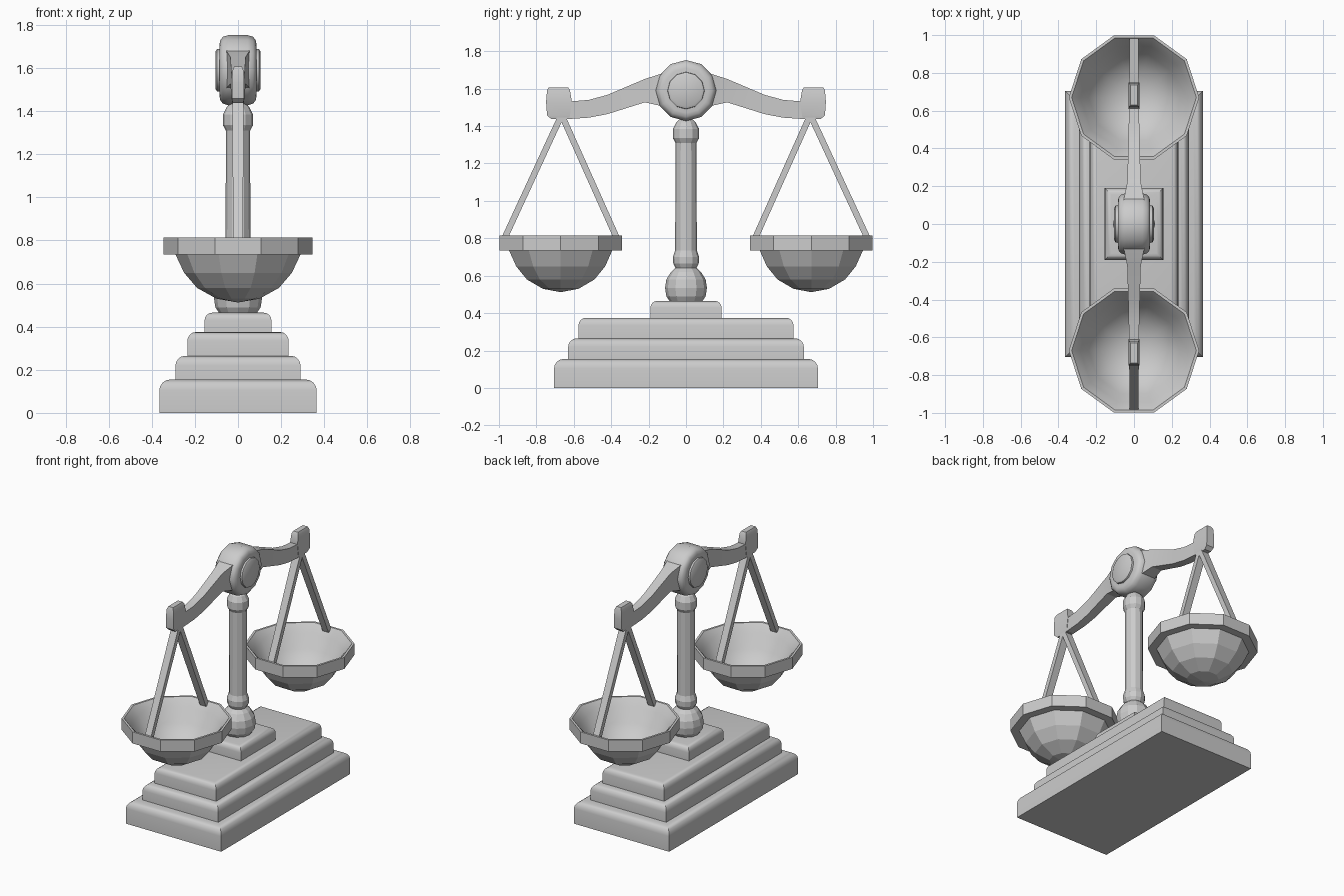
import bpy, bmesh
from math import sin, cos, pi, radians
from mathutils import Vector

if "Cube" in bpy.data.objects:
    bpy.data.objects.remove(bpy.data.objects["Cube"])


def loft(name, rings, angle=None, smooth_from=None):
    """Skin equal-sized vertex rings, cap both ends; smooth by angle or from a ring index on."""
    bm = bmesh.new()
    vs = [[bm.verts.new(p) for p in ring] for ring in rings]
    n = len(vs[0])
    for i in range(len(vs) - 1):
        for k in range(n):
            f = bm.faces.new((vs[i][k], vs[i][(k + 1) % n],
                              vs[i + 1][(k + 1) % n], vs[i + 1][k]))
            f.smooth = angle is not None or (smooth_from is not None and i >= smooth_from)
    bm.faces.new(vs[0])
    bm.faces.new(vs[-1])
    bmesh.ops.remove_doubles(bm, verts=bm.verts, dist=1e-5)
    bmesh.ops.recalc_face_normals(bm, faces=bm.faces)
    me = bpy.data.meshes.new(name)
    bm.to_mesh(me)
    bm.free()
    if angle is not None:
        me.set_sharp_from_angle(angle=radians(angle))
    ob = bpy.data.objects.new(name, me)
    bpy.context.collection.objects.link(ob)
    return ob


def lathe(name, profile, n, center=(0, 0, 0), axis='Z', **kw):
    """Revolve (radius, height) points around the Z or X axis."""
    c = Vector(center)
    rings = []
    for r, h in profile:
        ring = []
        for k in range(n):
            a = 2 * pi * k / n
            u, v = r * cos(a), r * sin(a)
            ring.append(c + Vector((u, v, h) if axis == 'Z' else (h, v, u)))
        rings.append(ring)
    return loft(name, rings, **kw)


def rect(z, x0, x1, y0, y1):
    return [(x0, y0, z), (x1, y0, z), (x1, y1, z), (x0, y1, z)]


# Stepped base: mitred slabs with rounded top edges
tiers = [("base_bottom", .365, .705, 0, .155, .05),
         ("base_middle", .29, .63, .15, .265, .045),
         ("base_upper", .235, .575, .26, .375, .04),
         ("column_plinth", .155, .19, .37, .465, .035)]
for name, hx, hy, z0, z1, r in tiers:
    rings = [rect(z0, -hx, hx, -hy, hy)]
    for k in range(5):
        a = k * pi / 8
        d = r * (1 - cos(a))
        rings.append(rect(z1 - r + r * sin(a), d - hx, hx - d, d - hy, hy - d))
    loft(name, rings, angle=40)

# Turned column with ball mouldings
lathe("column", [(.085, .46), (.105, .49), (.112, .535), (.105, .58), (.08, .62),
                 (.056, .642), (.068, .665), (.07, .70), (.058, .735), (.056, 1.31),
                 (.07, 1.335), (.07, 1.385), (.052, 1.42), (.03, 1.44)], 12)

# Central hub and its round bosses
half = [(.163, .045), (.155, .07), (.14, .082), (.12, .086)]
lathe("hub", [(r, -x) for r, x in reversed(half)] + half, 12, (0, 0, 1.59), 'X', angle=40)
lathe("hub_boss", [(.085, -.105), (.098, -.098), (.1, -.08),
                   (.1, .08), (.098, .098), (.085, .105)], 12, (0, 0, 1.59), 'X', angle=40)

pan_profile = [(0, .512), (.1, .53), (.19, .58), (.25, .65), (.29, .735),
               (.345, .735), (.345, .815), (.33, .815), (.285, .76), (.24, .67),
               (.17, .6), (.09, .562), (0, .55)]
arm_stations = [(.10, 1.50, 1.69, .06), (.22, 1.527, 1.652, .036), (.42, 1.464, 1.567, .03),
                (.52, 1.445, 1.54, .028), (.64, 1.437, 1.53, .026)]
tip_stations = [(1.437, .625, .72, .024), (1.458, .62, .743, .029), (1.53, .61, .748, .029),
                (1.59, .62, .743, .025), (1.607, .63, .735, .018)]

for side, s in (("front", -1), ("back", 1)):
    # Beam arm
    loft("beam_arm_" + side, [[(-w, s * y, z0), (w, s * y, z0), (w, s * y, z1), (-w, s * y, z1)]
                              for y, z0, z1, w in arm_stations], angle=30)
    # Block at the arm tip
    loft("beam_tip_" + side, [rect(z, -w, w, s * y0, s * y1)
                              for z, y0, y1, w in tip_stations], angle=30)
    # Pan: faceted outside, smooth bowl inside
    lathe("pan_" + side, pan_profile, 10, (0, s * .67, 0), smooth_from=7)
    # Two flat hanger bars
    for part, y in (("inner", .365), ("outer", .975)):
        loft("hanger_%s_%s" % (part, side),
             [rect(.79, -.023, .023, s * (y - .018), s * (y + .018)),
              rect(1.46, -.026, .026, s * (.665 - .018), s * (.665 + .018))])
